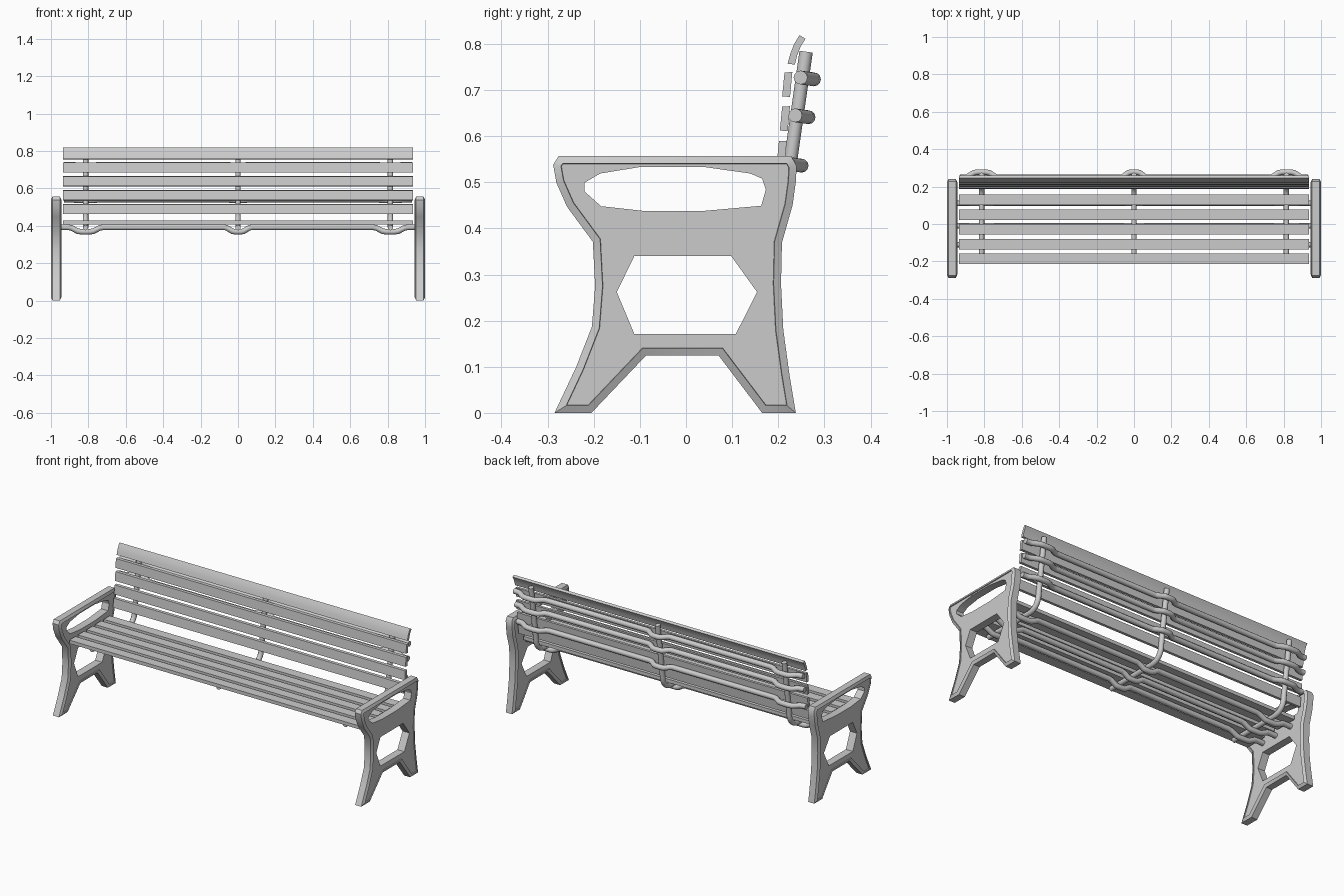
import bpy, bmesh
from math import sin, cos, pi
from mathutils import Vector

if "Cube" in bpy.data.objects:
    bpy.data.objects.remove(bpy.data.objects["Cube"])


def finish(obj, smooth=True):
    bpy.ops.object.select_all(action='DESELECT')
    obj.select_set(True)
    bpy.context.view_layer.objects.active = obj
    if obj.type == 'CURVE':
        bpy.ops.object.convert(target='MESH')
    if smooth:
        bpy.ops.object.shade_smooth_by_angle(angle=0.6)


def mesh_object(name, bm):
    bmesh.ops.recalc_face_normals(bm, faces=bm.faces)
    me = bpy.data.meshes.new(name)
    bm.to_mesh(me)
    bm.free()
    obj = bpy.data.objects.new(name, me)
    bpy.context.collection.objects.link(obj)
    return obj


def tube(name, points, radius):
    cu = bpy.data.curves.new(name, 'CURVE')
    cu.dimensions = '3D'
    cu.bevel_depth = radius
    cu.bevel_resolution = 4
    cu.use_fill_caps = True
    sp = cu.splines.new('POLY')
    sp.points.add(len(points) - 1)
    for p, co in zip(sp.points, points):
        p.co = (*co, 1)
        p.radius = 1
    obj = bpy.data.objects.new(name, cu)
    bpy.context.collection.objects.link(obj)
    finish(obj)


def slat(name, profile):
    # (y, z) section stretched along x
    bm = bmesh.new()
    vs = [bm.verts.new((-0.935, y, z)) for y, z in profile]
    f = bm.faces.new(vs)
    ext = bmesh.ops.extrude_face_region(bm, geom=[f])['geom']
    bmesh.ops.translate(bm, vec=(1.87, 0, 0),
                        verts=[g for g in ext if isinstance(g, bmesh.types.BMVert)])
    finish(mesh_object(name, bm))


def inset(loop, d):
    pts = [Vector(p) for p in loop]
    out = []
    for i, p in enumerate(pts):
        a = (p - pts[i - 1]).normalized()
        b = (pts[(i + 1) % len(pts)] - p).normalized()
        n1, n2 = Vector((a.y, -a.x)), Vector((b.y, -b.x))
        out.append(p + (n1 + n2) / (1 + n1.dot(n2)) * d)
    return out


# End panels: outline with two openings, chamfered rim and recessed face
OUTLINE = [(-.285, 0), (-.238, .1), (-.204, .187), (-.197, .275), (-.202, .371),
           (-.258, .447), (-.281, .499), (-.288, .538), (-.276, .557),
           (.228, .557), (.24, .535), (.238, .5), (.231, .45), (.208, .369),
           (.206, .28), (.211, .18), (.224, .085), (.238, 0), (.165, 0),
           (.071, .124), (-.087, .124), (-.205, 0)]
ARM_HOLE = [(-.22, .499), (-.22, .48), (-.184, .448), (-.093, .438), (.04, .438),
            (.163, .449), (.173, .484), (.165, .508), (.139, .519), (.04, .533),
            (-.1, .533), (-.186, .519)]
LEG_HOLE = [(-.15, .262), (-.112, .34), (.098, .34), (.154, .262), (.108, .171),
            (-.112, .171)]
HALF = 0.0275


def end_panel(name, cx):
    bm = bmesh.new()

    def ring(loop, x):
        return [bm.verts.new((cx + x, y, z)) for y, z in loop]

    def bridge(a, b):
        n = len(a)
        for i in range(n):
            bm.faces.new((a[i], a[(i + 1) % n], b[(i + 1) % n], b[i]))

    def edges(r):
        return [bm.edges.get((r[i - 1], r[i])) for i in range(len(r))]

    step = HALF - 0.005
    rows = [(0.017, -step), (0.016, -HALF), (0, -HALF + .008),
            (0, HALF - .008), (0.016, HALF), (0.017, step)]
    rings = [ring(inset(OUTLINE, d), x) for d, x in rows]
    for a, b in zip(rings, rings[1:]):
        bridge(a, b)
    holes = []
    for h in (ARM_HOLE, LEG_HOLE):
        pair = (ring(h, -step), ring(h, step))
        bridge(*pair)
        holes.append(pair)
    for side in (0, 1):
        es = edges(rings[-side])
        for pair in holes:
            es += edges(pair[side])
        bmesh.ops.triangle_fill(bm, use_beauty=True, edges=es)
    finish(mesh_object(name, bm))


end_panel("left_end_panel", -1 + HALF)
end_panel("right_end_panel", 1 - HALF)

# Seat slats
for i in range(5):
    y = -.187 + i * .079
    slat(f"seat_slat_{i + 1}", [(y - .028, .407), (y + .028, .407),
                                (y + .028, .427), (y - .028, .427)])

# Back slats: bottom and top centre lines, leaning slightly
T = .0085
for i, (y0, z0, y1, z1) in enumerate([(.195, .463, .201, .516), (.205, .537, .21, .59),
                                      (.212, .612, .217, .665), (.217, .686, .222, .739)]):
    slat(f"back_slat_{i + 1}", [(y0 - T, z0), (y0 + T, z0 - .001),
                                (y1 + T, z1), (y1 - T, z1 - .001)])
# Curled top slat
slat("back_slat_top", [(.220, .757), (.236, .755), (.241, .775), (.248, .793), (.259, .811),
                       (.246, .819), (.234, .799), (.226, .778)])

# Bent support bars: upright behind the back, curving under the seat
LEAN = .143


def upright_y(z):
    return .26 + (z - .78) * LEAN


R = .075
for name, x in (("left", -.815), ("middle", 0), ("right", .815)):
    cy, cz = upright_y(.465) - R, .465
    pts = [(x, upright_y(.783), .783), (x, upright_y(.6), .6)]
    pts += [(x, cy + R * cos(a * pi / 16), cz - R * sin(a * pi / 16)) for a in range(9)]
    pts += [(x, -.18, .39)]
    tube(f"{name}_support_bar", pts, .0145)


# Long rods that bow around each support bar
def rod(name, y, z, dy, dz, end):
    pts = [(-end, 0)]
    for cx, wide, flat in ((-.815, .095, .03), (0, .075, .022), (.815, .095, .03)):
        pts += [(cx - wide, 0), (cx - wide * .8, .12), (cx - flat * 1.4, .88), (cx - flat * .7, 1),
                (cx + flat * .7, 1), (cx + flat * 1.4, .88), (cx + wide * .8, .12), (cx + wide, 0)]
    pts.append((end, 0))
    tube(name, [(x, y + dy * t, z + dz * t) for x, t in pts], .015)


for i, y in enumerate((-.11, -.01, .11)):
    rod(f"seat_rod_{i + 1}", y, .392, 0, -.024, .955)
for i, z in enumerate((.54, .645, .727)):
    rod(f"back_rod_{i + 1}", upright_y(z) - .004, z, .029, -.004, .93)
